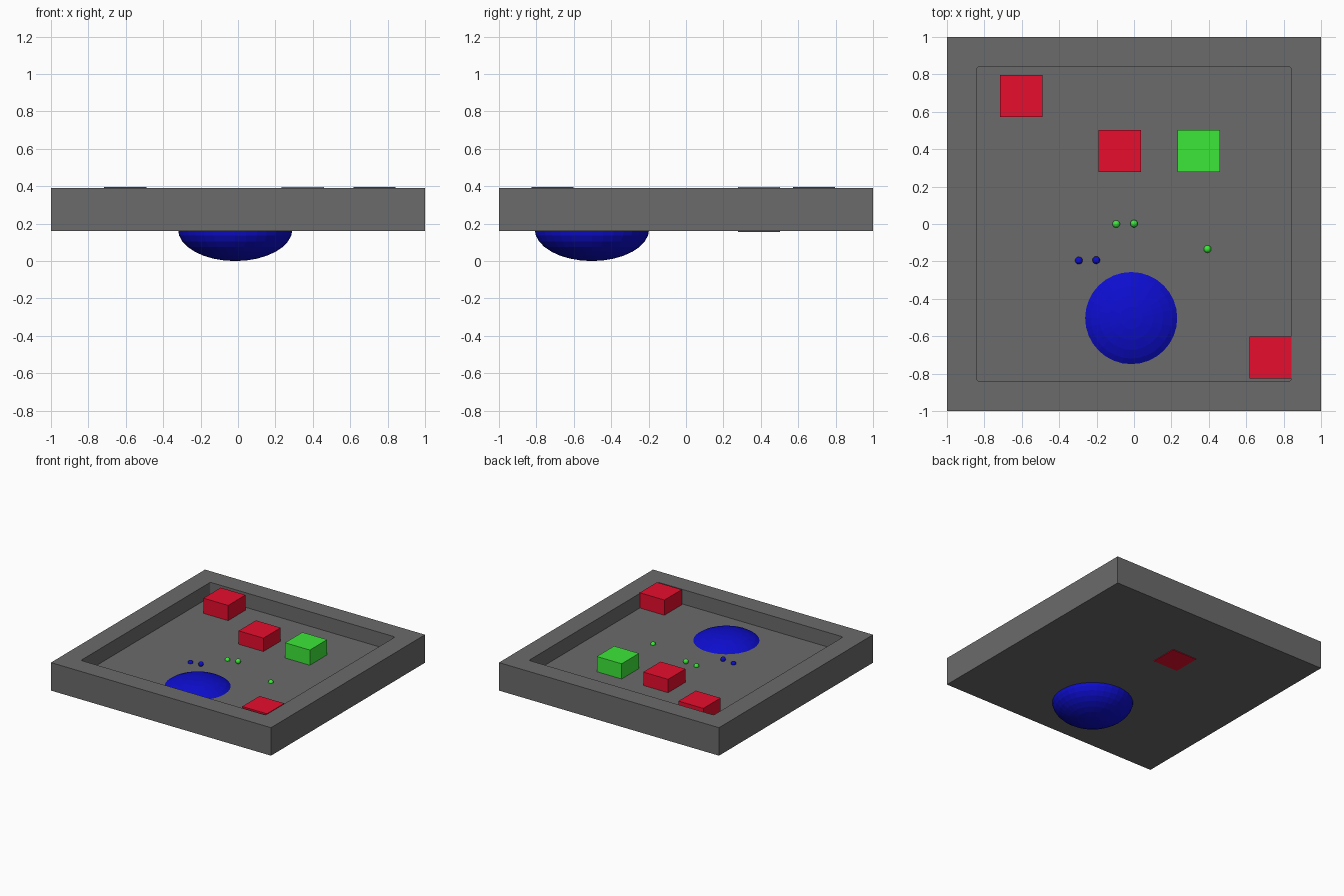
import bpy, bmesh

if "Cube" in bpy.data.objects:
    bpy.data.objects.remove(bpy.data.objects["Cube"])


def material(name, rgb):
    m = bpy.data.materials.new(name)
    m.diffuse_color = (*rgb, 1)
    m.use_nodes = True
    m.node_tree.nodes["Principled BSDF"].inputs["Base Color"].default_value = m.diffuse_color
    return m


GREY = material("dark_grey", (0.147, 0.147, 0.147))
RED = material("red", (0.8, 0.004, 0.027))
GREEN = material("green", (0.046, 0.8, 0.042))
BLUE = material("blue", (0.004, 0.004, 0.62))


def finish(obj, name, mat):
    obj.name = obj.data.name = name
    obj.data.materials.append(mat)


def block(name, x, y, top, mat, size=0.225):
    bpy.ops.mesh.primitive_cube_add(size=size, location=(x, y, top - size / 2))
    finish(bpy.context.object, name, mat)


def ball(name, loc, rx, rz, mat, seg=32, rings=16):
    bpy.ops.mesh.primitive_uv_sphere_add(segments=seg, ring_count=rings, radius=1, location=loc)
    bpy.context.object.scale = (rx, rx, rz)
    finish(bpy.context.object, name, mat)


# Square tray with a sunken floor and slightly rounded inner corners
BOTTOM, RIM, FLOOR, WALL = 0.16, 0.39, 0.27, 0.16
bm = bmesh.new()
bmesh.ops.create_cube(bm, size=2)
for v in bm.verts:
    v.co.z = RIM if v.co.z > 0 else BOTTOM
bm.normal_update()
top = max(bm.faces, key=lambda f: f.calc_center_median().z)
bmesh.ops.inset_region(bm, faces=[top], thickness=WALL, use_even_offset=True)
floor = bmesh.ops.extrude_discrete_faces(bm, faces=[top])["faces"][0]
for v in floor.verts:
    v.co.z = FLOOR
corners = [e for e in bm.edges
           if abs(e.verts[0].co.z - e.verts[1].co.z) > 0.05 and abs(e.verts[0].co.x) < 0.95]
bmesh.ops.bevel(bm, geom=corners, offset=0.012, segments=3, profile=0.5, affect='EDGES')
bmesh.ops.recalc_face_normals(bm, faces=bm.faces)
mesh = bpy.data.meshes.new("tray")
bm.to_mesh(mesh)
bm.free()
tray = bpy.data.objects.new("tray", mesh)
bpy.context.collection.objects.link(tray)
finish(tray, "tray", GREY)

# Blocks set into the floor
block("red_block_back", -0.603, 0.685, 0.395, RED)
block("red_block_middle", -0.076, 0.39, 0.38, RED)
block("red_block_front", 0.729, -0.713, 0.395, RED)
block("green_block", 0.346, 0.39, 0.395, GREEN)

# Large squashed ball poking through the floor
ball("blue_dome", (-0.015, -0.503, 0.17), 0.306, 0.17, BLUE)

# Small balls resting on the floor
for i, loc in enumerate([(-0.095, 0.0, 0.272), (0.0, 0.002, 0.286), (0.393, -0.134, 0.27)]):
    ball(f"green_bead_{i + 1}", loc, 0.02, 0.02, GREEN)
for i, loc in enumerate([(-0.295, -0.195, 0.272), (-0.202, -0.193, 0.284)]):
    ball(f"blue_bead_{i + 1}", loc, 0.02, 0.02, BLUE)
